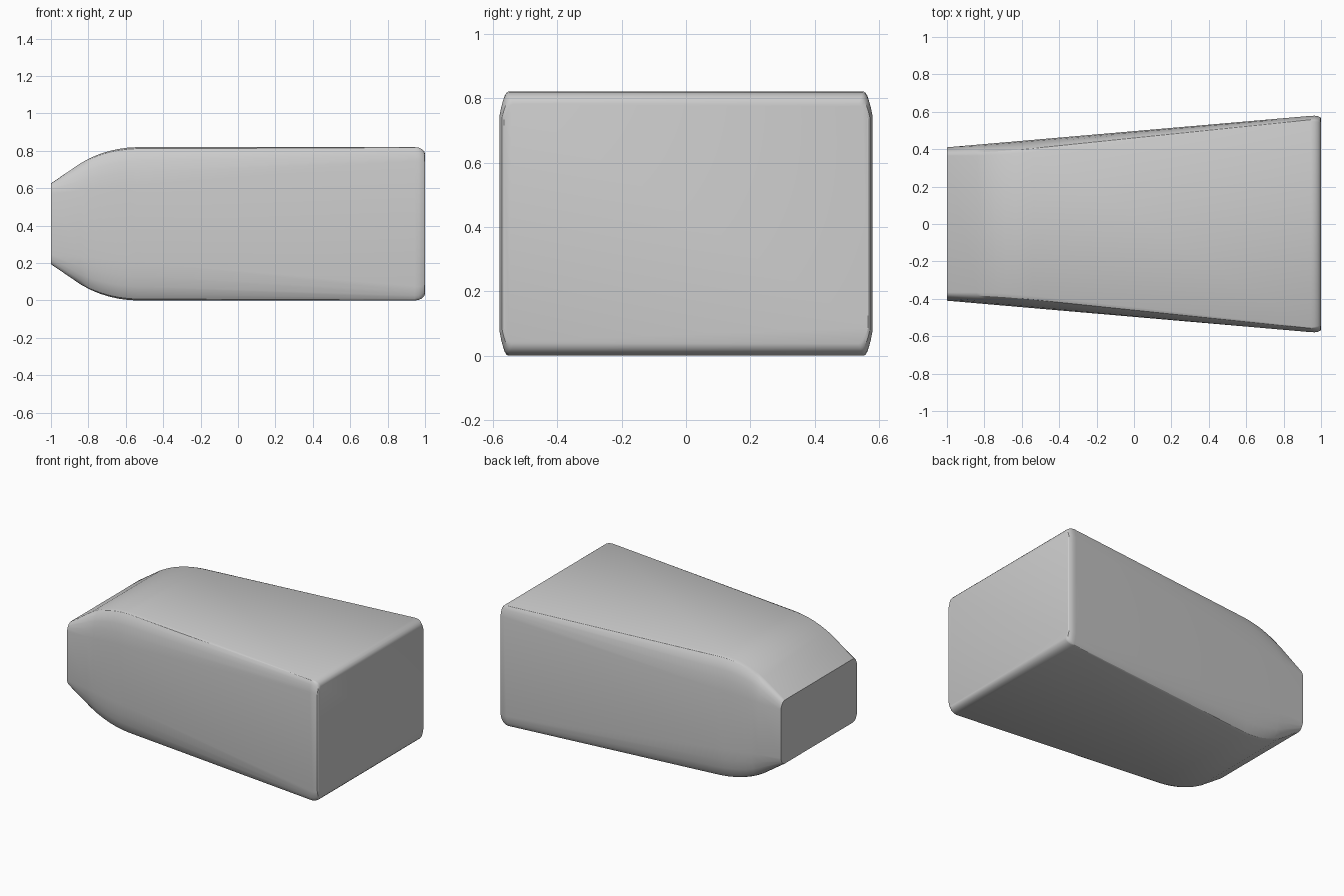
import bpy, bmesh, math

if "Cube" in bpy.data.objects:
    bpy.data.objects.remove(bpy.data.objects["Cube"])

MID = 0.41        # height of the horizontal symmetry plane
STEPS = 5         # segments in each rounded long edge

# sections along x: (x, half height, half width, inner half width, half height of side flat)
sections = [(-1.0, 0.216, 0.410, 0.365, 0.163)]
for x, hz, yin in [(-0.84, 0.325, 0.366), (-0.79, 0.352, 0.367), (-0.74, 0.373, 0.369),
                   (-0.69, 0.389, 0.372), (-0.64, 0.400, 0.376), (-0.59, 0.407, 0.380),
                   (-0.54, 0.410, 0.385), (0.945, 0.410, 0.552)]:
    t = (x + 1) / 2
    sections.append((x, hz, 0.410 + 0.173 * t, yin, 0.163 + 0.176 * t))
# rounded rear rim
for i in range(1, 5):
    a = i / 4 * math.pi / 2
    x = 0.945 + 0.055 * math.sin(a)
    drop = 0.038 * (1 - math.cos(a))
    inset = 0.014 * (1 - math.cos(a))
    sections.append((x, 0.410 - drop, 0.580 - inset, 0.550 - inset, 0.338 - drop * 0.4))


def corner(hz, w, yin, side):
    """Rounded edge from side flat to top flat, as (y, z) offsets."""
    cy = w - 0.012
    pts = []
    for i in range(STEPS + 1):
        t = i / STEPS
        a, b, c = (1 - t) ** 2, 2 * t * (1 - t), t * t
        pts.append((a * w + b * cy + c * yin, a * side + b * hz + c * hz))
    return pts


# lofted body
bm = bmesh.new()
rings = []
for x, hz, w, yin, side in sections:
    q = corner(hz, w, yin, side)
    loop = q + [(-y, z) for y, z in reversed(q)]
    loop += [(-y, -z) for y, z in loop]
    rings.append([bm.verts.new((x, y, MID + z)) for y, z in loop])
n = len(rings[0])
for r0, r1 in zip(rings, rings[1:]):
    for i in range(n):
        j = (i + 1) % n
        bm.faces.new((r0[i], r0[j], r1[j], r1[i]))
bm.faces.new(rings[0])
bm.faces.new(rings[-1])
bmesh.ops.recalc_face_normals(bm, faces=bm.faces)
mesh = bpy.data.meshes.new("tapered_body")
bm.to_mesh(mesh)
bm.free()
body = bpy.data.objects.new("tapered_body", mesh)
bpy.context.collection.objects.link(body)

# smooth the rounded edges, keep the front face crisp
bpy.context.view_layer.objects.active = body
body.select_set(True)
bpy.ops.object.shade_smooth_by_angle(angle=math.radians(30))
